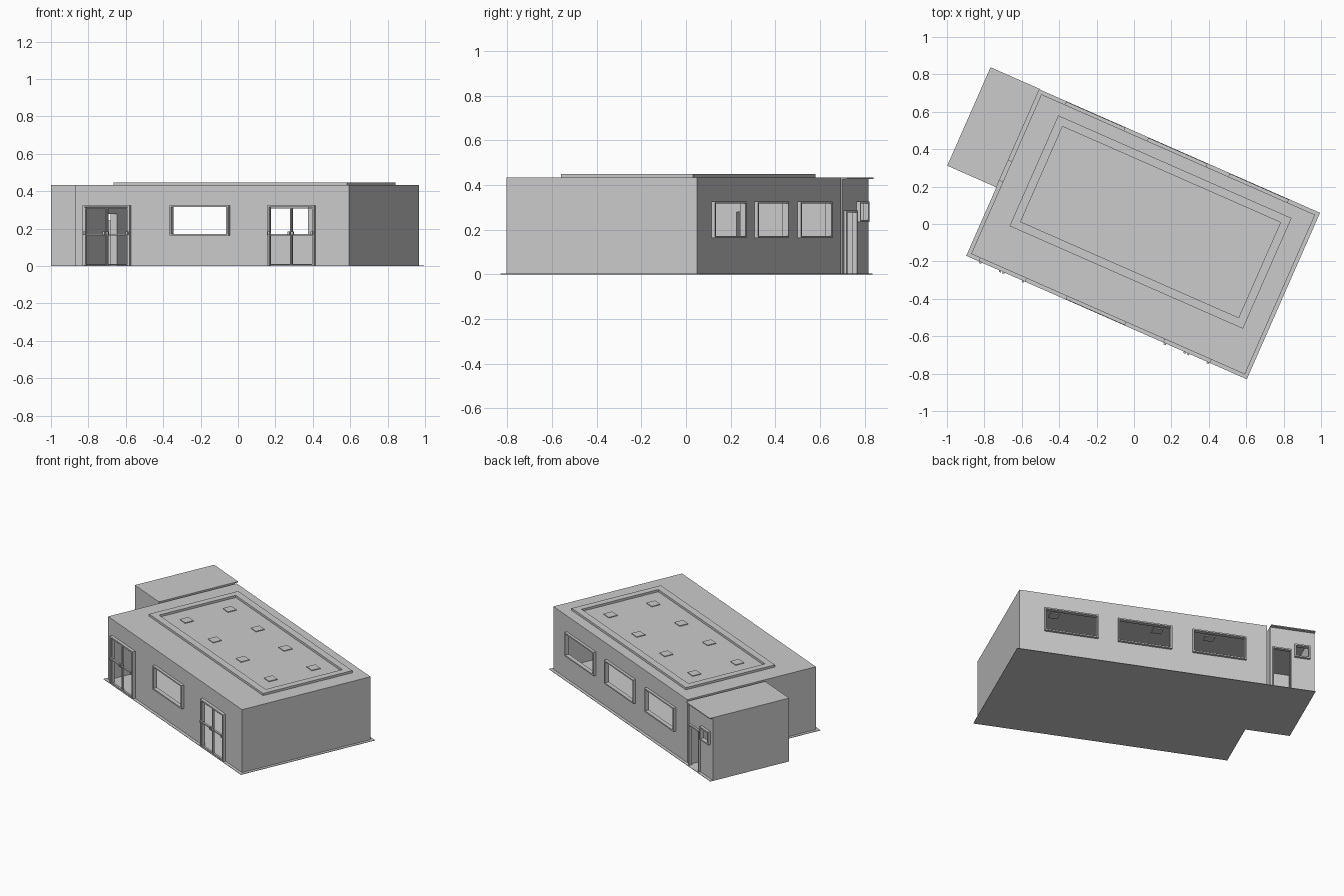
import bpy, bmesh, math
from mathutils import Matrix

if "Cube" in bpy.data.objects:
    bpy.data.objects.remove(bpy.data.objects["Cube"])

# Local plan frame: u along the front wall, v towards the back
PLACE = Matrix.Translation((-0.897, -0.17, 0)) @ Matrix.Rotation(math.radians(-23.75), 4, 'Z')
TOP = 0.433          # roof height
W0, W1 = 0.02, 1.619  # main hall walls in u
D0, D1 = 0.02, 0.952  # main hall walls in v


def finish(name, bm):
    me = bpy.data.meshes.new(name)
    bm.to_mesh(me)
    bm.free()
    ob = bpy.data.objects.new(name, me)
    ob.matrix_world = PLACE
    bpy.context.collection.objects.link(ob)
    return ob


def boxes(name, items):
    """One object from boxes (u0, u1, v0, v1, z0, z1)."""
    bm = bmesh.new()
    for u0, u1, v0, v1, z0, z1 in items:
        m = Matrix.Translation(((u0 + u1) / 2, (v0 + v1) / 2, (z0 + z1) / 2)) \
            @ Matrix.Diagonal((u1 - u0, v1 - v0, z1 - z0, 1))
        bmesh.ops.create_cube(bm, size=1, matrix=m)
    return finish(name, bm)


def wall(name, a, b, openings=()):
    """Wall from a to b (interior on the left) with openings (s0, s1, z0, z1)."""
    length = math.dist(a, b)
    ss = sorted({0, length, *[s for o in openings for s in o[:2]]})
    zs = sorted({0, TOP, *[z for o in openings for z in o[2:]]})
    du, dv = (b[0] - a[0]) / length, (b[1] - a[1]) / length
    bm = bmesh.new()
    grid = [[bm.verts.new((a[0] + du * s, a[1] + dv * s, z)) for z in zs] for s in ss]
    for i in range(len(ss) - 1):
        for j in range(len(zs) - 1):
            s, z = (ss[i] + ss[i + 1]) / 2, (zs[j] + zs[j + 1]) / 2
            if not any(o[0] < s < o[1] and o[2] < z < o[3] for o in openings):
                bm.faces.new((grid[i][j], grid[i + 1][j], grid[i + 1][j + 1], grid[i][j + 1]))
    bmesh.ops.delete(bm, geom=[v for v in bm.verts if not v.link_faces], context='VERTS')
    ob = finish(name, bm)
    mod = ob.modifiers.new("thickness", 'SOLIDIFY')
    mod.thickness, mod.offset = 0.008, -1
    return ob


def frame(u0, u1, v0, v1, z0, z1, t=0.009, sill=True):
    """Bars of a rectangular frame standing in a u-z plane."""
    bars = [(u0, u0 + t, v0, v1, z0, z1), (u1 - t, u1, v0, v1, z0, z1),
            (u0 + t, u1 - t, v0, v1, z1 - t, z1)]
    if sill:
        bars.append((u0 + t, u1 - t, v0, v1, z0, z0 + t))
    return bars


WIN_Z = (0.163, 0.325)
front_window = (0.58, 0.925)
doors = [(0.072, 0.345), (1.15, 1.425)]
back_windows = [(0.157, 0.503), (0.637, 0.983), (1.112, 1.458)]
ext_window, ext_door = (-0.255, -0.155), (-0.137, -0.013)

# L-shaped floor slab
bm = bmesh.new()
outline = [(0, 0), (1.639, 0), (1.639, 0.972), (-0.287, 0.972), (-0.287, 0.4), (0, 0.4)]
face = bm.faces.new([bm.verts.new((u, v, 0)) for u, v in outline])
up = bmesh.ops.extrude_face_region(bm, geom=[face])
bmesh.ops.translate(bm, verts=[g for g in up["geom"] if isinstance(g, bmesh.types.BMVert)],
                    vec=(0, 0, 0.003))
bmesh.ops.recalc_face_normals(bm, faces=bm.faces)
finish("floor", bm)

# Main hall walls
wall("front_wall", (W0, D0), (W1, D0),
     [(a - W0, b - W0, 0, WIN_Z[1]) for a, b in doors]
     + [(front_window[0] - W0, front_window[1] - W0, *WIN_Z)])
wall("right_wall", (W1, D0), (W1, D1))
wall("back_wall", (W1, D1), (W0, D1), [(W1 - b, W1 - a, *WIN_Z) for a, b in back_windows])
wall("left_wall", (W0, D1), (W0, D0), [(D1 - 0.56, D1 - 0.44, 0, 0.285)])

# Annex walls
wall("annex_front_wall", (-0.287, 0.4), (0, 0.4))
wall("annex_inner_wall", (0, 0.4), (0, D1), [(0.04, 0.16, 0, 0.285)])
wall("annex_back_wall", (0, D1), (-0.287, D1),
     [(-ext_door[1], -ext_door[0], 0, 0.285), (-ext_window[1], -ext_window[0], 0.235, 0.325)])
wall("annex_left_wall", (-0.287, D1), (-0.287, 0.4))

# Roofs, raised roof rim and skylights
boxes("main_roof", [(W0, W1, D0, D1, TOP - 0.006, TOP)])
boxes("annex_roof", [(-0.287, 0, 0.4, 0.975, TOP - 0.006, TOP)])
ru0, ru1, rv0, rv1, t = 0.148, 1.511, 0.239, 0.885, 0.045
boxes("roof_rim", [(ru0, ru1, rv0, rv0 + t, TOP, 0.448), (ru0, ru1, rv1 - t, rv1, TOP, 0.448),
                   (ru0, ru0 + t, rv0 + t, rv1 - t, TOP, 0.448),
                   (ru1 - t, ru1, rv0 + t, rv1 - t, TOP, 0.448)])
boxes("skylights", [(u - 0.031, u + 0.031, v - 0.031, v + 0.031, TOP - 0.012, TOP + 0.005)
                    for u in (0.325, 0.66, 0.993, 1.327) for v in (0.405, 0.716)])

# Window frames, projecting slightly from the walls
boxes("front_window_frame", frame(*front_window, 0.002, 0.03, *WIN_Z))
for i, (a, b) in enumerate(back_windows):
    boxes(f"back_window_frame_{i + 1}", frame(a, b, 0.942, 0.97, *WIN_Z))
boxes("annex_window_frame", frame(*ext_window, 0.942, 0.97, 0.235, 0.325))

# Annex outer door frame and the passage lining between hall and annex
boxes("annex_door_frame", frame(*ext_door, 0.942, 0.965, 0.003, 0.285, sill=False))
boxes("passage_lining", [(-0.008, 0.028, 0.44, 0.446, 0.003, 0.285),
                         (-0.008, 0.028, 0.554, 0.56, 0.003, 0.285),
                         (-0.008, 0.028, 0.446, 0.554, 0.279, 0.285)])

# Glazed double doors: outer frame, two leaves with a mid rail, push handles
for i, (a, b) in enumerate(doors):
    mid = (a + b) / 2
    boxes(f"door_frame_{i + 1}", frame(a, b, 0.0, 0.03, 0.003, 0.325, 0.01, False))
    leaves = []
    for u0, u1 in ((a + 0.01, mid - 0.001), (mid + 0.001, b - 0.01)):
        leaves += frame(u0, u1, 0.006, 0.018, 0.005, 0.314, 0.005)
        leaves.append((u0 + 0.005, u1 - 0.005, 0.006, 0.018, 0.163, 0.172))
    boxes(f"door_leaves_{i + 1}", leaves)
    boxes(f"door_handles_{i + 1}", [(u - 0.006, u + 0.006, -0.008, 0.006, 0.167, 0.185)
                                    for u in (a + 0.012, mid - 0.01, mid + 0.01, b - 0.012)])
